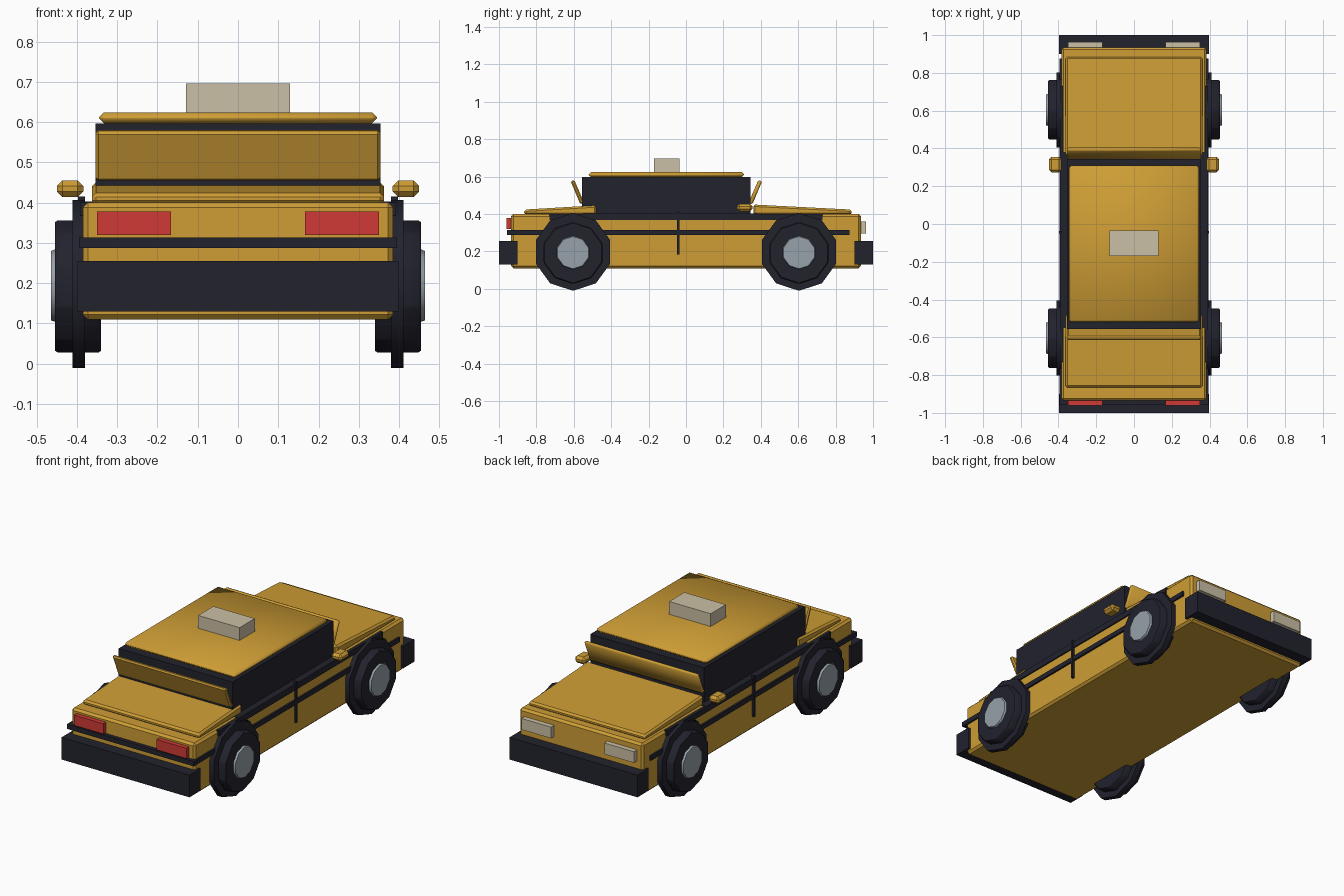
import bpy
import bmesh
from math import pi, radians
from mathutils import Matrix

cube = bpy.data.objects.get("Cube")
if cube:
    bpy.data.objects.remove(cube, do_unlink=True)


def material(name, rgb):
    m = bpy.data.materials.new(name)
    m.use_nodes = True
    m.diffuse_color = (*rgb, 1)
    m.node_tree.nodes["Principled BSDF"].inputs["Base Color"].default_value = (*rgb, 1)
    return m


YELLOW = material("taxi yellow", (0.62, 0.34, 0.036))
BLACK = material("dark trim", (0.016, 0.016, 0.027))
CREAM = material("cream lamp", (0.60, 0.53, 0.38))
RED = material("red lamp", (0.62, 0.042, 0.035))
GREY = material("hub grey", (0.31, 0.36, 0.40))


def finish(name, bm, mat, bevel=0, smooth=None):
    bmesh.ops.recalc_face_normals(bm, faces=bm.faces)
    mesh = bpy.data.meshes.new(name)
    bm.to_mesh(mesh)
    bm.free()
    mesh.materials.append(mat)
    ob = bpy.data.objects.new(name, mesh)
    bpy.context.collection.objects.link(ob)
    if bevel:
        mod = ob.modifiers.new("Bevel", "BEVEL")
        mod.width = bevel
        mod.segments = 1
    if smooth is not None:
        bpy.ops.object.select_all(action="DESELECT")
        ob.select_set(True)
        bpy.context.view_layer.objects.active = ob
        if smooth >= 180:
            bpy.ops.object.shade_smooth()
        else:
            bpy.ops.object.shade_smooth_by_angle(angle=radians(smooth))
    return ob


def box(name, x, y, z, mat, bevel=0, smooth=None):
    """Box from (min, max) ranges."""
    bm = bmesh.new()
    bmesh.ops.create_cube(bm, size=1)
    for v in bm.verts:
        v.co = [r[0] if c < 0 else r[1] for c, r in zip(v.co, (x, y, z))]
    return finish(name, bm, mat, bevel, smooth)


def side_profile(name, points, half_width, mat, bevel=0, smooth=None):
    """Extrude a (y, z) outline across the car."""
    bm = bmesh.new()
    face = bm.faces.new([bm.verts.new((-half_width, y, z)) for y, z in points])
    ext = bmesh.ops.extrude_face_region(bm, geom=[face])["geom"]
    verts = [g for g in ext if isinstance(g, bmesh.types.BMVert)]
    bmesh.ops.translate(bm, verts=verts, vec=(2 * half_width, 0, 0))
    return finish(name, bm, mat, bevel, smooth)


def disc(name, side, x, y, z, radius, outer_radius, mat, bevel=0):
    """Ten-sided disc across the range x, on the given side of the car."""
    bm = bmesh.new()
    bmesh.ops.create_cone(bm, cap_ends=True, segments=10, radius1=radius,
                          radius2=outer_radius, depth=x[1] - x[0])
    bm.transform(Matrix.Translation((side * sum(x) / 2, y, z))
                 @ Matrix.Rotation(side * pi / 2, 4, "Y")
                 @ Matrix.Rotation(pi / 2, 4, "Z"))
    return finish(name, bm, mat, bevel, 40)


# Lower body, belt line and trim
box("body", (-0.385, 0.385), (-0.935, 0.935), (0.11, 0.4), YELLOW, 0.012)
box("waist_stripe", (-0.395, 0.395), (-0.957, 0.875), (0.287, 0.314), BLACK)
box("cabin_base", (-0.392, 0.392), (-0.55, 0.38), (0.37, 0.403), BLACK)
box("rear_bumper", (-0.398, 0.398), (-1, -0.9), (0.13, 0.255), BLACK)
box("front_bumper", (-0.398, 0.398), (0.9, 1), (0.13, 0.255), BLACK)

# Sloping lids
side_profile("trunk_lid", [(-0.865, 0.395), (-0.865, 0.424), (-0.48, 0.447),
                           (-0.48, 0.395)], 0.363, YELLOW, 0.01)
side_profile("hood", [(0.885, 0.395), (0.885, 0.424), (0.36, 0.451),
                      (0.36, 0.395)], 0.363, YELLOW, 0.01)

# Cabin, roof and roof sign
box("cabin", (-0.354, 0.354), (-0.555, 0.345), (0.4, 0.597), BLACK)
box("roof", (-0.345, 0.345), (-0.52, 0.31), (0.597, 0.624), YELLOW, 0.012, 180)
box("roof_sign", (-0.129, 0.129), (-0.17, -0.035), (0.62, 0.696), CREAM)

# Slanted panels at both ends of the cabin
side_profile("rear_panel", [(-0.565, 0.452), (-0.545, 0.462), (-0.597, 0.582),
                            (-0.617, 0.576)], 0.354, YELLOW, 0.007)
side_profile("front_panel", [(0.355, 0.452), (0.335, 0.462), (0.387, 0.582),
                             (0.407, 0.576)], 0.354, YELLOW, 0.007, 180)

# Parts repeated on both sides
for side, label in ((1, "left"), (-1, "right")):
    def span(a, b):
        return tuple(sorted((side * a, side * b)))

    box(label + "_belt_trim", span(0.375, 0.392), (-0.73, 0.73), (0.368, 0.4), BLACK)
    box(label + "_door_line", span(0.38, 0.397), (-0.049, -0.036), (0.185, 0.415), BLACK)
    box(label + "_mirror", span(0.384, 0.45), (0.272, 0.356), (0.414, 0.455), YELLOW, 0.014)
    box(label + "_tail_light", span(0.166, 0.35), (-0.96, -0.92), (0.32, 0.378), RED)
    box(label + "_headlight", span(0.166, 0.35), (0.92, 0.963), (0.297, 0.36), CREAM)
    for y, end in ((0.604, "front"), (-0.604, "rear")):
        name = f"{label}_{end}"
        disc(name + "_arch", side, (0.38, 0.411), y, 0.198, 0.208, 0.208, BLACK)
        disc(name + "_tyre", side, (0.34, 0.454), y, 0.192, 0.166, 0.166, BLACK, 0.006)
        disc(name + "_hub", side, (0.44, 0.465), y, 0.194, 0.095, 0.086, GREY)
